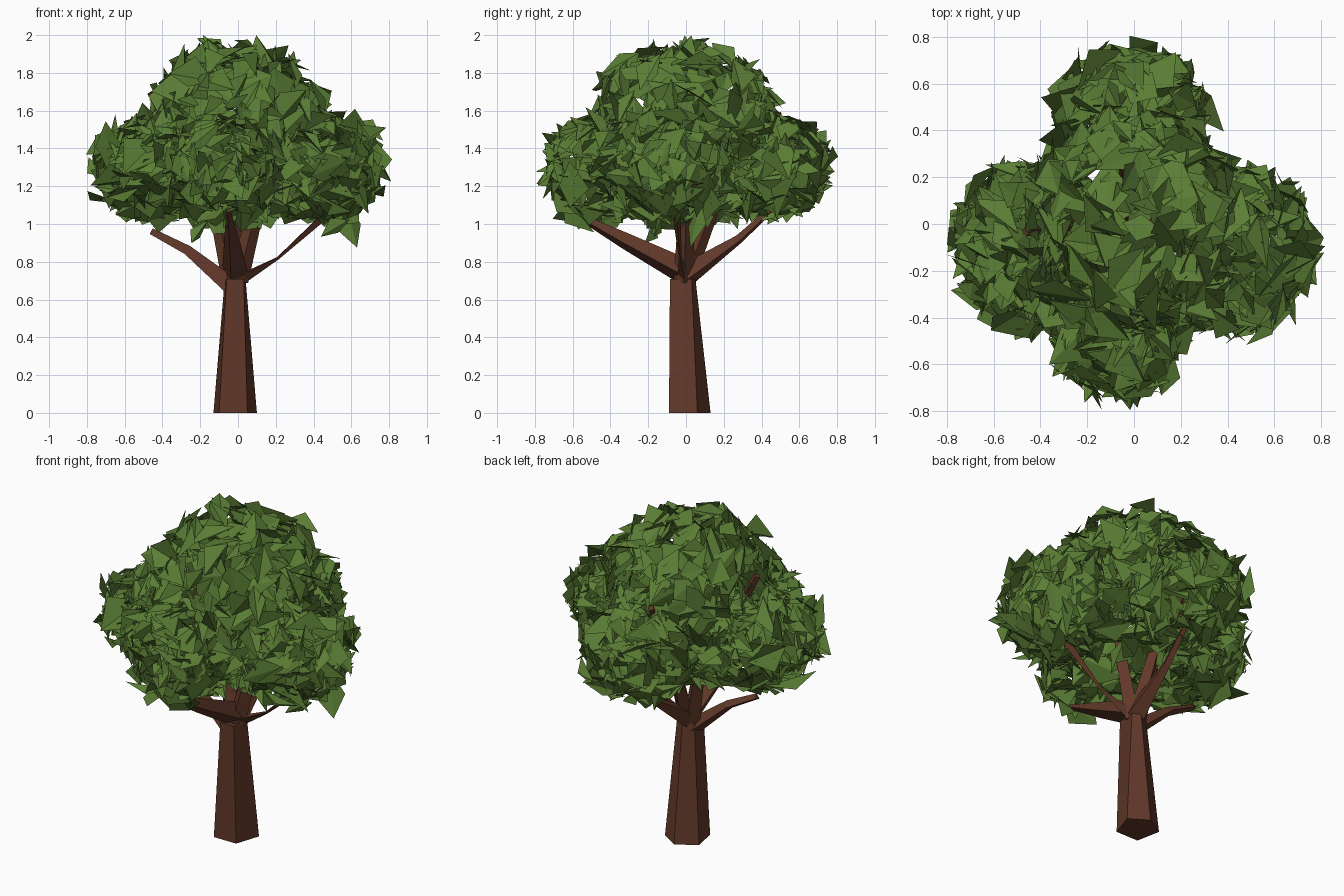
import bpy
import bmesh
import math
import random
from mathutils import Vector

random.seed(11)

default = bpy.data.objects.get("Cube")
if default:
    bpy.data.objects.remove(default)


def material(name, color):
    mat = bpy.data.materials.new(name)
    mat.use_nodes = True
    mat.diffuse_color = (*color, 1)
    mat.node_tree.nodes["Principled BSDF"].inputs["Base Color"].default_value = (*color, 1)
    return mat


bark = material("brown bark", (0.120, 0.040, 0.022))
leaf = material("leaf green", (0.105, 0.208, 0.036))


def finish(name, bm, mat):
    mesh = bpy.data.meshes.new(name)
    bm.to_mesh(mesh)
    bm.free()
    mesh.materials.append(mat)
    obj = bpy.data.objects.new(name, mesh)
    bpy.context.collection.objects.link(obj)


def loft(name, rings):
    """Skin a list of vertex rings and cap both ends."""
    bm = bmesh.new()
    loops = [[bm.verts.new(p) for p in ring] for ring in rings]
    n = len(loops[0])
    for a, b in zip(loops, loops[1:]):
        for i in range(n):
            j = (i + 1) % n
            bm.faces.new((a[i], a[j], b[j], b[i]))
    bm.faces.new(loops[0][::-1])
    bm.faces.new(loops[-1])
    bmesh.ops.recalc_face_normals(bm, faces=bm.faces)
    finish(name, bm, bark)


# Trunk: five-sided, leaning slightly, tapering to the fork
foot = [(-0.10, -0.09), (0.05, -0.09), (0.10, 0.06), (-0.01, 0.13), (-0.13, 0.06)]
fork = [(-0.06, -0.085), (0.03, -0.085), (0.04, 0.03), (-0.01, 0.05), (-0.07, 0.02)]
loft("trunk", [[(x, y, 0) for x, y in foot], [(x, y, 0.71) for x, y in fork]])


def branch(name, path, radii, sides=4):
    rings = []
    for i, p in enumerate(path):
        p = Vector(p)
        along = Vector(path[min(i + 1, len(path) - 1)]) - Vector(path[max(i - 1, 0)])
        side = along.cross(Vector((0.3, 0.2, 1)) if along.z < 0.8 * along.length
                           else Vector((0, 1, 0))).normalized()
        up = side.cross(along).normalized()
        angles = [math.tau * k / sides for k in range(sides)]
        rings.append([p + radii[i] * (side * math.cos(a) + up * math.sin(a)) for a in angles])
    loft(name, rings)


# Main limbs, spreading from the fork into each leaf clump
branch("front_branch", [(-0.015, -0.03, 0.76), (-0.03, -0.32, 0.91), (-0.05, -0.62, 1.07)],
       [0.07, 0.045, 0.012])
branch("back_branch", [(-0.01, 0.0, 0.73), (0, 0.28, 0.92), (0.02, 0.5, 1.12)],
       [0.065, 0.025, 0.015])
branch("right_branch", [(-0.03, -0.02, 0.66), (-0.27, -0.02, 0.86), (-0.46, -0.03, 0.96)],
       [0.055, 0.03, 0.02], 3)
branch("left_branch", [(0.01, -0.01, 0.71), (0.21, -0.03, 0.82), (0.46, -0.05, 1.05)],
       [0.035, 0.009, 0.025], 3)
branch("upper_left_branch", [(0, -0.01, 0.7), (0.09, 0.0, 1.05), (0.17, 0.02, 1.4)],
       [0.055, 0.042, 0.012])
branch("upper_right_branch", [(-0.03, -0.01, 0.7), (-0.11, 0.03, 1.05), (-0.46, -0.03, 1.70)],
       [0.055, 0.04, 0.022])
branch("upper_back_branch", [(-0.01, 0.0, 0.72), (-0.03, 0.15, 1.1), (-0.1, 0.48, 1.60)],
       [0.05, 0.035, 0.02])

# Leaf clumps: centre, radii, leaf count
clumps = {
    "crown": ((-0.01, -0.01, 1.54), (0.43, 0.46, 0.39), 340),
    "right": ((-0.43, -0.09, 1.30), (0.31, 0.34, 0.25), 220),
    "left": ((0.43, -0.11, 1.30), (0.31, 0.33, 0.25), 220),
    "front": ((-0.07, -0.43, 1.29), (0.27, 0.30, 0.25), 190),
    "back": ((-0.01, 0.43, 1.30), (0.30, 0.31, 0.25), 200),
    "middle": ((0, 0, 1.28), (0.42, 0.40, 0.25), 170),
}
BULGE = 2.35


def swell(d):
    """Push a unit direction out to a slightly boxy ball."""
    return d / sum(abs(c) ** BULGE for c in d) ** (1 / BULGE)


def buried(p, own):
    return any(key != own and
               sum(abs((p[i] - c[i]) / r[i]) ** BULGE for i in range(3)) < 0.6
               for key, (c, r, _) in clumps.items())


def jitter(amount):
    return Vector([random.uniform(-amount, amount) for _ in range(3)])


def add_leaf(bm, p, normal):
    """One leaf: an irregular folded pair of triangles, kept under the treetop."""
    n = (normal + jitter(0.7)).normalized()
    u = n.cross(jitter(1)).normalized()
    v = n.cross(u)
    size = random.uniform(0.07, 0.15)
    bend = n * random.uniform(-0.5, 0.5) * size
    corners = [p - u * size,
               p + v * size * random.uniform(0.3, 0.9) + bend,
               p + u * size * random.uniform(0.6, 1.1),
               p - v * size * random.uniform(0.3, 0.9) + bend]
    for c in corners:
        c.z = min(c.z, 2.0)
    a, b, c, d = [bm.verts.new(c) for c in corners]
    bm.faces.new((a, c, b))
    bm.faces.new((a, d, c))


golden = math.pi * (3 - math.sqrt(5))
for key, (centre, radii, count) in clumps.items():
    bm = bmesh.new()
    for k in range(count):
        z = 1 - 2 * (k + 0.5) / count
        ring = math.sqrt(1 - z * z)
        d = swell(Vector((ring * math.cos(golden * k), ring * math.sin(golden * k), z)))
        depth = random.uniform(0.88, 1.04)
        p = Vector([centre[i] + d[i] * radii[i] * depth for i in range(3)])
        if not buried(p, key):
            normal = Vector([d[i] / radii[i] for i in range(3)]).normalized()
            add_leaf(bm, p, normal)
    finish(key + "_leaves", bm, leaf)

# Stray leaves hanging below the canopy
bm = bmesh.new()
for spot in [(-0.21, -0.2, 0.95), (0.52, -0.15, 0.98), (-0.1, -0.15, 1.0), (0.6, 0.05, 1.0)]:
    add_leaf(bm, Vector(spot), Vector((0.3, -1, 0)))
finish("hanging_leaves", bm, leaf)
